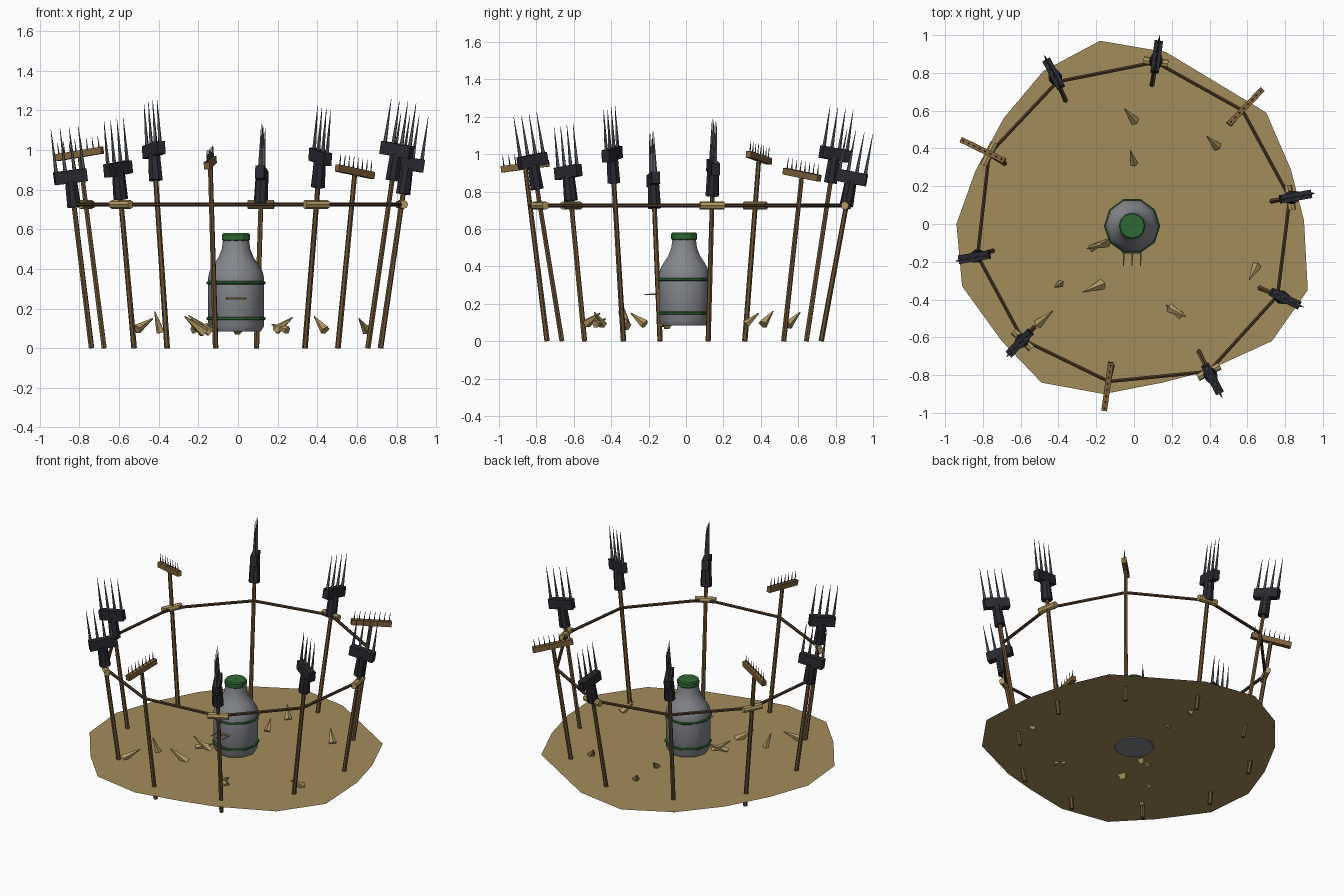
import bpy, bmesh, math
from mathutils import Vector, Matrix

if "Cube" in bpy.data.objects:
    bpy.data.objects.remove(bpy.data.objects["Cube"])

def mat(name, r, g, b):
    m = bpy.data.materials.new(name)
    m.diffuse_color = (r, g, b, 1)
    m.use_nodes = True
    m.node_tree.nodes["Principled BSDF"].inputs["Base Color"].default_value = m.diffuse_color
    return m

EARTH = mat("dry earth", .36, .265, .105)
TAN = mat("pale wood", .44, .32, .125)
POLE = mat("pole wood", .15, .085, .035)
RAKE = mat("rake wood", .22, .125, .045)
ROPE = mat("dark rope", .075, .04, .02)
IRON = mat("black iron", .022, .022, .03)
STEEL = mat("tine steel", .105, .115, .125)
GREY = mat("bottle grey", .23, .24, .26)
GREEN = mat("bottle green", .03, .14, .035)

def finish(bm, name, m, smooth=None):
    bmesh.ops.recalc_face_normals(bm, faces=bm.faces)
    me = bpy.data.meshes.new(name)
    bm.to_mesh(me)
    bm.free()
    ob = bpy.data.objects.new(name, me)
    bpy.context.collection.objects.link(ob)
    me.materials.append(m)
    if smooth:
        bpy.context.view_layer.objects.active = ob
        ob.select_set(True)
        bpy.ops.object.shade_smooth_by_angle(angle=math.radians(smooth))
        ob.select_set(False)
    return ob

def rod(bm, a, b, r1, r2, sides=6):
    """Tapered rod from a to b."""
    a, b = Vector(a), Vector(b)
    d = b - a
    M = Matrix.Translation((a + b) / 2) @ d.to_track_quat('Z', 'Y').to_matrix().to_4x4()
    bmesh.ops.create_cone(bm, cap_ends=True, segments=sides, radius1=r1, radius2=r2,
                          depth=d.length, matrix=M)

def box(bm, M, size, centre=(0, 0, 0)):
    bmesh.ops.create_cube(bm, size=1, matrix=M @ Matrix.Translation(centre) @ Matrix.Diagonal((*size, 1)))

def lathe(name, profile, m, sides, smooth=None):
    """Closed turned solid about the bottle axis."""
    bm = bmesh.new()
    rings = [[bm.verts.new((CX + r * math.cos(2 * math.pi * i / sides),
                            CY + r * math.sin(2 * math.pi * i / sides), z))
              for i in range(sides)] for r, z in profile]
    for a, b in zip(rings, rings[1:]):
        for i in range(sides):
            j = (i + 1) % sides
            bm.faces.new((a[i], a[j], b[j], b[i]))
    bm.faces.new(rings[0])
    bm.faces.new(rings[-1])
    return finish(bm, name, m, smooth)

CX = CY = -.01
GROUND = .09

# Irregular patch of ground
outline = [(-.18, .97), (.17, .91), (.70, .59), (.83, .29), (.90, .02), (.92, -.35), (.73, -.62),
           (.38, -.78), (.15, -.84), (-.16, -.90), (-.49, -.84), (-.70, -.62), (-.91, -.33),
           (-.94, 0), (-.84, .28), (-.69, .56), (-.48, .81)]
bm = bmesh.new()
bm.faces.new([bm.verts.new((x, y, GROUND)) for x, y in reversed(outline)])
ground = finish(bm, "ground_patch", EARTH)
if ground.data.polygons[0].normal.z < 0:
    ground.data.flip_normals()

# Bottle, bands and cap
lathe("bottle", [(.125, .085), (.14, .11), (.142, .35), (.135, .385), (.115, .42), (.09, .455),
                 (.072, .50), (.066, .545)], GREY, 10, 50)
for i, z in enumerate((.15, .33)):
    lathe(f"bottle_band_{i}", [(.143, z - .008), (.149, z - .004), (.149, z + .004), (.143, z + .008)],
          GREEN, 10)
lathe("bottle_cap", [(.064, .54), (.07, .547), (.07, .572), (.064, .58)], GREEN, 12)

# Small pegs on the bottle front
bm = bmesh.new()
for x in (-.055, -.01, .035):
    rod(bm, (x, -.13, .25), (x, -.222, .25), .005, .003, 5)
rod(bm, (-.06, -.152, .25), (.04, -.152, .25), .005, .005, 5)
finish(bm, "bottle_pegs", TAN)

# Ring of leaning tools: kind and position of head, every 36 degrees from the right
tools = [("fork", .855, .145, .93), ("rake", .59, .62, .89), ("fork", .12, .885, .875),
         ("fork", -.425, .795, 1.0), ("rake", -.80, .39, .98), ("fork", -.845, -.175, .865),
         ("fork", -.605, -.63, .905), ("rake", -.14, -.86, .935), ("fork", .415, -.82, .965),
         ("fork", .80, -.395, 1.0)]
nodes = []
for i, (kind, x, y, z) in enumerate(tools):
    t = math.radians(10 + 36 * i)
    base = Vector((CX + .74 * math.cos(t), CY + .74 * math.sin(t), 0))
    head = Vector((x, y, z))
    axis = (head - base).normalized()
    out = Vector((math.cos(t), math.sin(t), 0))
    out = (out - axis * out.dot(axis)).normalized()
    side = axis.cross(out)
    M = Matrix.Translation(head) @ Matrix((out, side, axis)).transposed().to_4x4()
    nodes.append(base.lerp(head, .725 / z))

    # Pole
    bm = bmesh.new()
    rod(bm, base, head, .0145, .0125, 6)
    finish(bm, f"pole_{i}", POLE)

    # Head bar (with socket on forks)
    bm = bmesh.new()
    if kind == "fork":
        box(bm, M, (.165, .045, .065))
        rod(bm, M @ Vector((0, 0, -.155)), M @ Vector((0, 0, -.02)), .037, .032, 8)
    else:
        box(bm, M, (.26, .03, .035))
    finish(bm, f"{kind}_head_{i}", IRON if kind == "fork" else RAKE)

    # Tines
    bm = bmesh.new()
    n, gap, r, length = (4, .047, .011, .25) if kind == "fork" else (8, .0325, .0045, .075)
    for k in range(n):
        u = (k - (n - 1) / 2) * gap
        rod(bm, M @ Vector((u, 0, .01)), M @ Vector((u, 0, length)), r, .001, 5)
    finish(bm, f"{kind}_tines_{i}", STEEL)

# Rope ring
bm = bmesh.new()
for a, b in zip(nodes, nodes[1:] + nodes[:1]):
    rod(bm, a, b, .0105, .0105, 6)
finish(bm, "rope_ring", ROPE)

# Wooden sleeves on every second pole
for i in range(0, 10, 2):
    t = math.radians(10 + 36 * i)
    d = Vector((-math.sin(t), math.cos(t), 0)) * .066
    bm = bmesh.new()
    rod(bm, nodes[i] - d, nodes[i] + d, .022, .022, 8)
    finish(bm, f"sleeve_{i}", TAN)

# Wood splinters in the ground: blunt end, tip, radius
splinters = [((.005, .545, .085), (-.05, .61, .155), .026), ((0, .32, .09), (-.02, .39, .15), .022),
             ((.44, .41, .09), (.385, .465, .16), .026), ((-.14, -.10, .08), (-.25, -.13, .165), .024),
             ((-.23, -.13, .09), (-.12, -.075, .13), .02), ((-.17, -.32, .08), (-.27, -.36, .16), .03),
             ((-.39, -.315, .08), (-.42, -.335, .185), .022), ((-.51, -.53, .095), (-.43, -.46, .15), .026),
             ((.25, -.485, .09), (.17, -.43, .12), .022), ((.19, -.445, .09), (.275, -.49, .155), .025),
             ((.65, -.22, .09), (.61, -.295, .15), .026)]
bm = bmesh.new()
for a, b, r in splinters:
    rod(bm, a, b, r, .003, 5)
finish(bm, "splinters", TAN)
